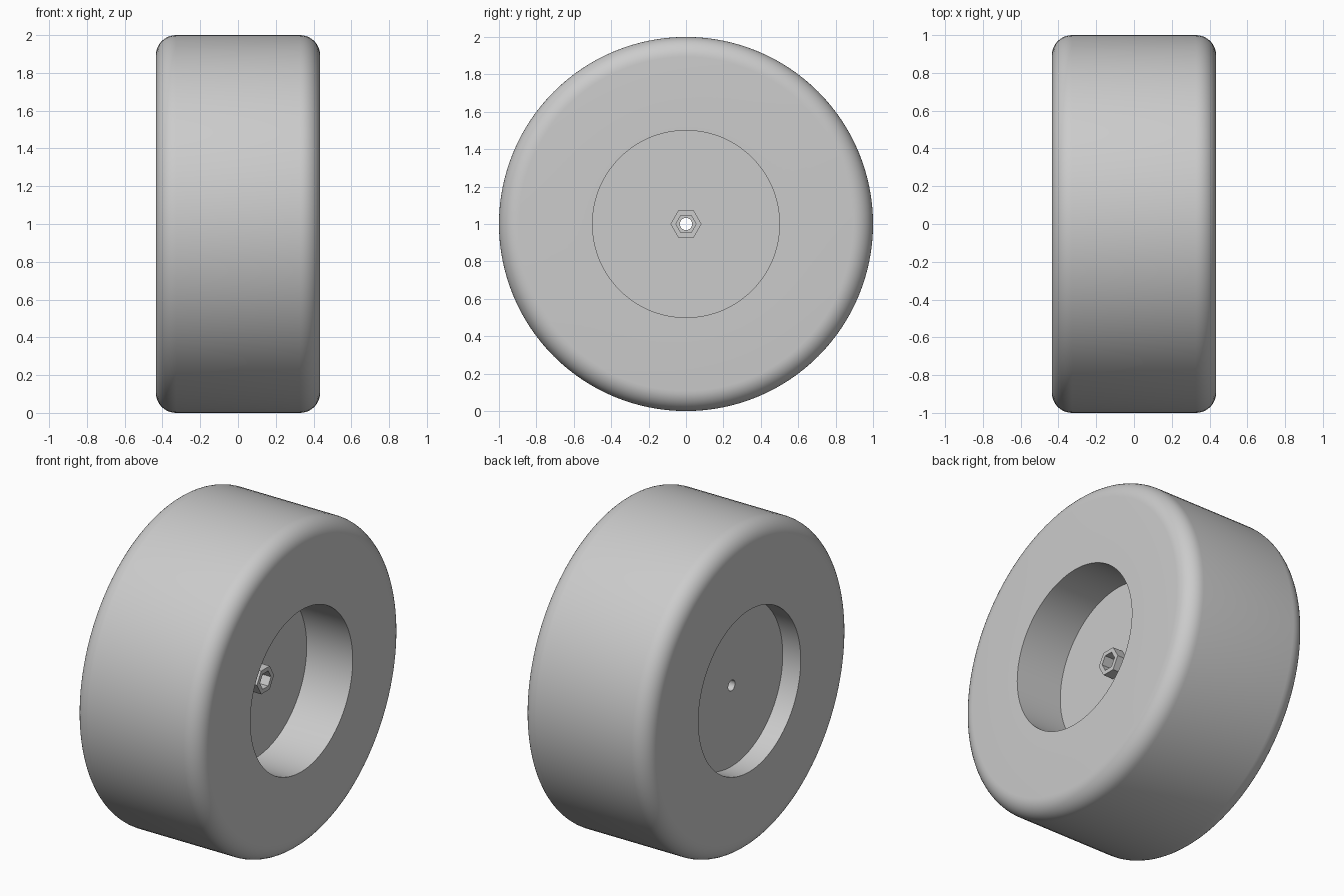
import bpy
import bmesh
from math import cos, sin, pi, radians

if "Cube" in bpy.data.objects:
    bpy.data.objects.remove(bpy.data.objects["Cube"], do_unlink=True)

# Plain grey plastic
grey = bpy.data.materials.new("grey")
grey.use_nodes = True
colour = (0.6, 0.6, 0.6, 1)
grey.diffuse_color = colour
grey.node_tree.nodes["Principled BSDF"].inputs["Base Color"].default_value = colour


def lathe(name, profile, sides):
    """Turn a closed (x, radius) profile around the axle, which lies along x."""
    bm = bmesh.new()
    rings = []
    for i in range(sides):
        a = 2 * pi * i / sides
        rings.append([bm.verts.new((x, r * cos(a), 1 + r * sin(a))) for x, r in profile])
    n = len(profile)
    for i in range(sides):
        p, q = rings[i], rings[(i + 1) % sides]
        for j in range(n):
            k = (j + 1) % n
            bm.faces.new((p[j], p[k], q[k], q[j]))
    bmesh.ops.recalc_face_normals(bm, faces=bm.faces)
    mesh = bpy.data.meshes.new(name)
    bm.to_mesh(mesh)
    bm.free()
    mesh.materials.append(grey)
    obj = bpy.data.objects.new(name, mesh)
    bpy.context.collection.objects.link(obj)
    bpy.ops.object.select_all(action='DESELECT')
    obj.select_set(True)
    bpy.context.view_layer.objects.active = obj
    bpy.ops.object.shade_smooth_by_angle(angle=radians(30))
    return obj


half_width, fillet = 0.435, 0.107
hub_radius, bore = 0.5, 0.033
web_left, web_right = -0.312, 0.12
steps = 10

# Rounded shoulder of the tread, from the side face up to the tread
shoulder = []
for s in range(steps + 1):
    a = pi / 2 * s / steps
    shoulder.append((half_width - fillet + fillet * cos(a), 1 - fillet + fillet * sin(a)))

# Wheel: bore, deep recess, tread with two shoulders, shallow recess
profile = [(web_right, bore), (web_right, hub_radius), (half_width, hub_radius)]
profile += shoulder
profile += [(-x, r) for x, r in reversed(shoulder)]
profile += [(-half_width, hub_radius), (web_left, hub_radius), (web_left, bore)]
lathe("wheel", profile, 128)

# Hexagonal socket standing on the floor of the deep recess
boss_end = 0.188
lathe("hex_socket", [(web_right, 0.054), (web_right, 0.083),
                     (boss_end, 0.083), (boss_end, 0.054)], 6)
